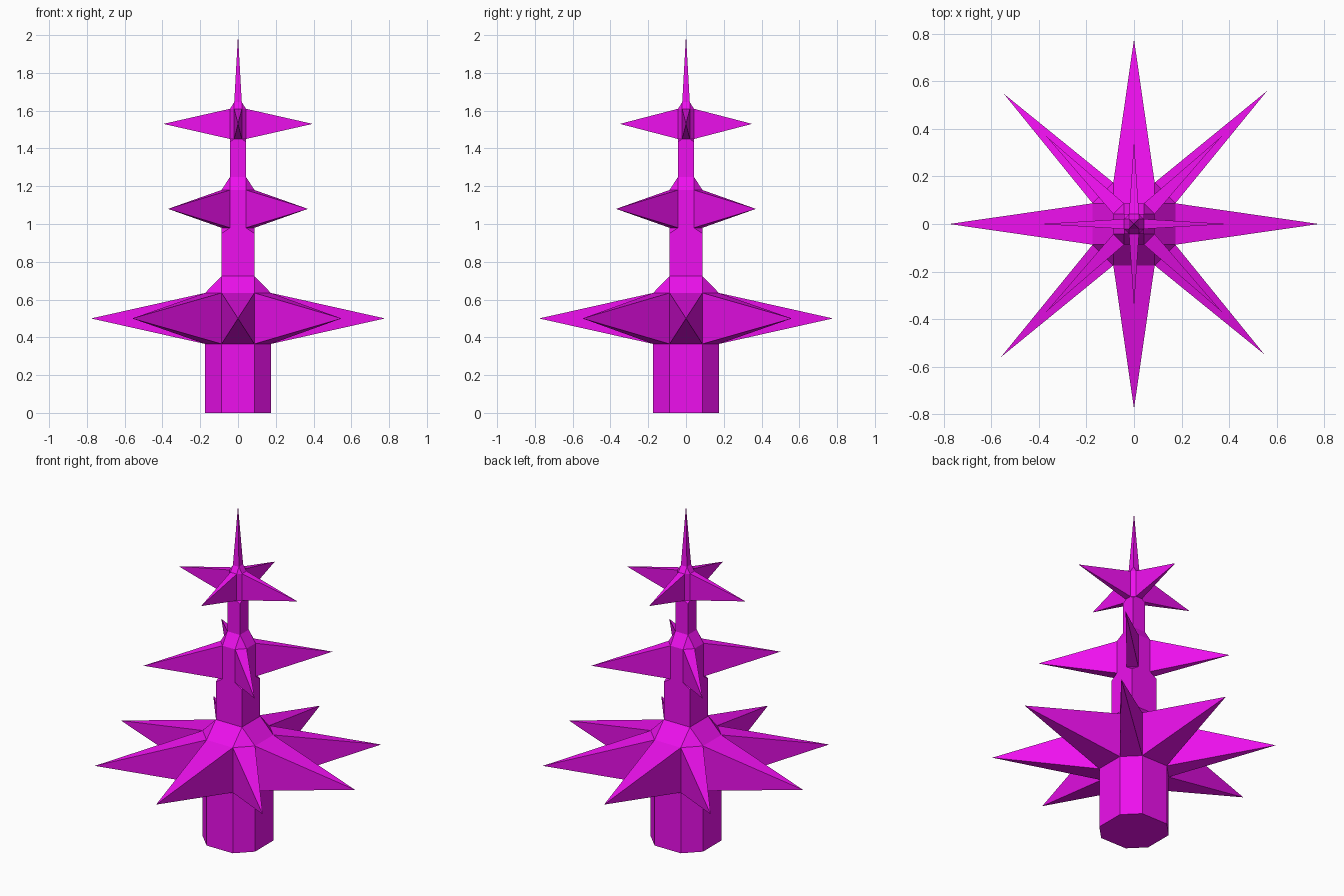
import bpy, bmesh
from mathutils import Vector

if "Cube" in bpy.data.objects:
    bpy.data.objects.remove(bpy.data.objects["Cube"])

mat = bpy.data.materials.new("magenta")
mat.diffuse_color = (0.85, 0.005, 0.85, 1)
mat.use_nodes = True
mat.node_tree.nodes["Principled BSDF"].inputs["Base Color"].default_value = mat.diffuse_color


def ring(bm, half, cut, z):
    """Chamfered square: half width and half length of its flat sides (cut == half: plain square)."""
    pts = [(-cut, -half), (cut, -half), (half, -cut), (half, cut),
           (cut, half), (-cut, half), (-half, cut), (-half, -cut)]
    made = {}
    out = []
    for p in pts:
        if p not in made:
            made[p] = bm.verts.new((p[0], p[1], z))
        out.append(made[p])
    return out


def unique(verts):
    return list(dict.fromkeys(verts))


# Stacked cross-sections: half width, flat half length, z
sections = [
    (0.174, 0.087, 0.0), (0.174, 0.087, 0.365), (0.174, 0.087, 0.635),
    (0.087, 0.087, 0.725), (0.087, 0.087, 0.95),
    (0.087, 0.042, 0.98), (0.087, 0.042, 1.18),
    (0.042, 0.042, 1.25), (0.042, 0.042, 1.435),
    (0.042, 0.021, 1.45), (0.042, 0.021, 1.61),
    (0.02, 0.02, 1.645),
]

# Spike tips per tier: lower section index -> {side index: tip}; even sides are axial, odd diagonal
a, b, c = 0.778, 0.56, 0.548
tips = {
    1: {0: (0, -a), 1: (c, -c), 2: (a, 0), 3: (b, b),
        4: (0, a), 5: (-c, c), 6: (-a, 0), 7: (-b, -b)},
    5: {1: (0.37, -0.37), 3: (0.37, 0.37), 5: (-0.37, 0.37), 7: (-0.37, -0.37)},
    9: {0: (0, -0.35), 2: (0.395, 0), 4: (0, 0.35), 6: (-0.395, 0)},
}
tip_z = {1: 0.5, 5: 1.08, 9: 1.53}

bm = bmesh.new()
rings = [ring(bm, *s) for s in sections]
bm.faces.new(rings[0][::-1])

# Trunk walls, with spiked faces drawn out to a point
for i in range(len(rings) - 1):
    lo, hi = rings[i], rings[i + 1]
    for k in range(8):
        n = (k + 1) % 8
        loop = unique([lo[k], lo[n], hi[n], hi[k]])
        tip = tips.get(i, {}).get(k)
        if tip:
            apex = bm.verts.new(Vector((*tip, tip_z[i])))
            for j in range(4):
                bm.faces.new((loop[j], loop[(j + 1) % 4], apex))
        elif len(loop) > 2:
            bm.faces.new(loop)

# Needle at the top
top = unique(rings[-1])
apex = bm.verts.new((0, 0, 2.0))
for j in range(4):
    bm.faces.new((top[j], top[(j + 1) % 4], apex))

bmesh.ops.recalc_face_normals(bm, faces=bm.faces)
mesh = bpy.data.meshes.new("spiky_tree")
bm.to_mesh(mesh)
bm.free()
mesh.materials.append(mat)
obj = bpy.data.objects.new("spiky_tree", mesh)
bpy.context.collection.objects.link(obj)
